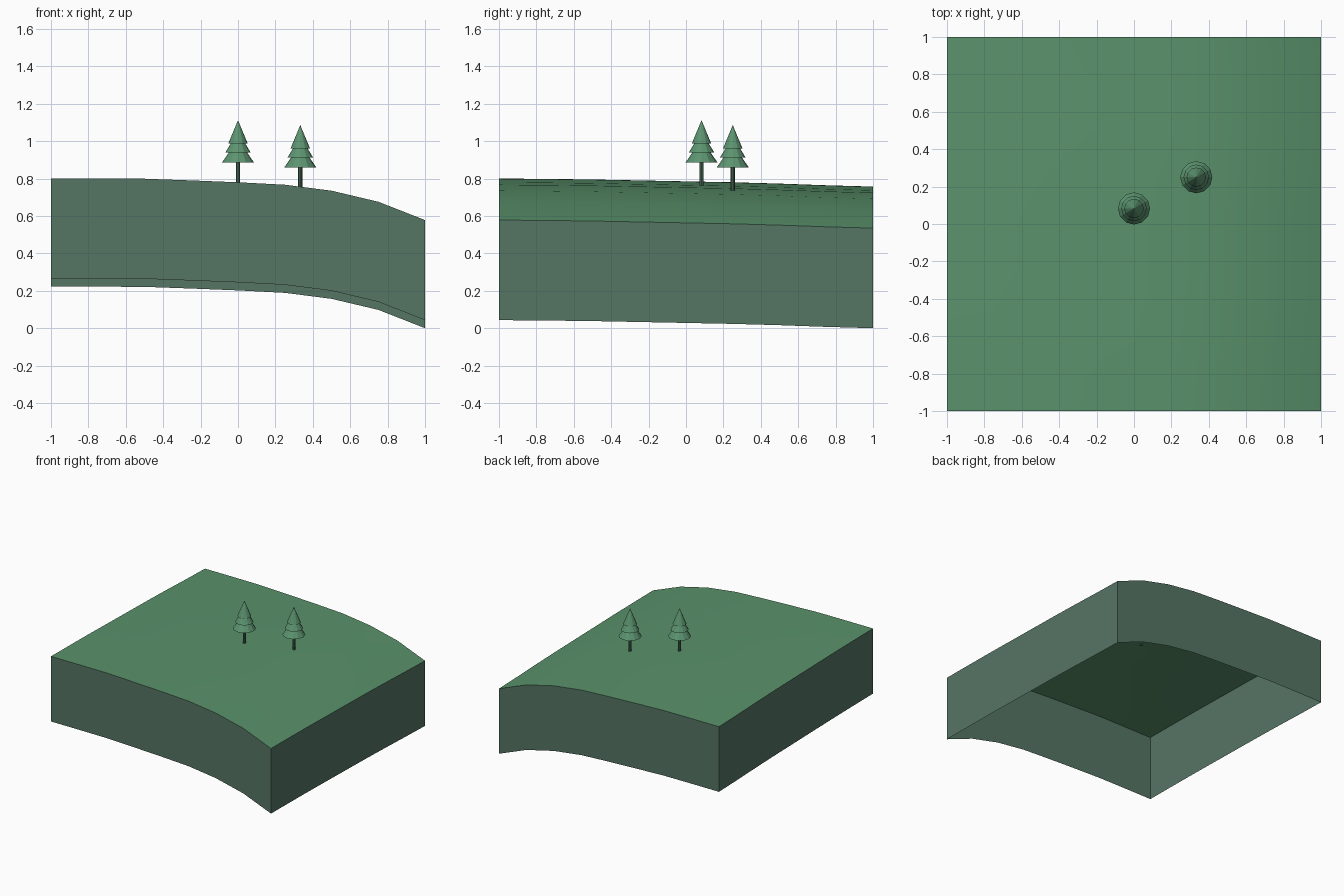
import bpy, bmesh, math

cube = bpy.data.objects.get("Cube")
if cube:
    bpy.data.objects.remove(cube, do_unlink=True)


def material(name, srgb):
    lin = [((c / 255 + 0.055) / 1.055) ** 2.4 for c in srgb] + [1]
    m = bpy.data.materials.new(name)
    m.use_nodes = True
    m.diffuse_color = lin
    m.node_tree.nodes["Principled BSDF"].inputs["Base Color"].default_value = lin
    return m


grass = material("grass green", (90, 146, 107))
earth = material("earth grey green", (85, 117, 100))
needles = material("needle green", (92, 148, 112))
bark = material("bark green", (78, 114, 94))

# Hillside height = profile across x plus a gentle fall towards the back
ACROSS = [0.80, 0.80, 0.799, 0.79, 0.78, 0.767, 0.735, 0.676, 0.578]
BACK = [0, -0.002, -0.005, -0.01, -0.015, -0.02, -0.027, -0.036, -0.043]
N = len(ACROSS)
SKIRT = 0.535


def finish(name, bm, mats):
    mesh = bpy.data.meshes.new(name)
    bm.to_mesh(mesh)
    bm.free()
    for m in mats:
        mesh.materials.append(m)
    ob = bpy.data.objects.new(name, mesh)
    bpy.context.collection.objects.link(ob)
    return ob


# Ground surface
bm = bmesh.new()
bmesh.ops.create_grid(bm, x_segments=N - 1, y_segments=N - 1, size=1)
for v in bm.verts:
    i = round((v.co.x + 1) / 2 * (N - 1))
    j = round((v.co.y + 1) / 2 * (N - 1))
    v.co.z = ACROSS[i] + BACK[j]
for f in bm.faces:
    f.smooth = True
rim = [e for e in bm.edges if e.is_boundary]

# Open-bottomed skirt walls dropped from the rim
out = bmesh.ops.extrude_edge_only(bm, edges=rim)["geom"]
for item in out:
    if isinstance(item, bmesh.types.BMVert):
        item.co.z -= SKIRT
    elif isinstance(item, bmesh.types.BMFace):
        item.material_index = 1
        item.smooth = False
for e in rim:
    e.smooth = False
bmesh.ops.recalc_face_normals(bm, faces=bm.faces)
bm.normal_update()
if sum(f.normal.z for f in bm.faces) < 0:
    bmesh.ops.reverse_faces(bm, faces=bm.faces)
finish("hillside", bm, [grass, earth])


def frustum(bm, x, y, z0, z1, r0, r1, sides, mat):
    made = bmesh.ops.create_cone(bm, cap_ends=True, segments=sides, radius1=r0,
                                 radius2=r1, depth=z1 - z0)["verts"]
    bmesh.ops.translate(bm, verts=made, vec=(x, y, (z0 + z1) / 2))
    for f in {f for v in made for f in v.link_faces}:
        f.material_index = mat


# Trees: trunk and three stacked foliage tiers, heights measured from the base
TIERS = [(0.133, 0.20, 0.086, 0.040), (0.187, 0.25, 0.068, 0.030),
         (0.235, 0.36, 0.052, 0)]


def tree(name, x, y, base):
    bm = bmesh.new()
    frustum(bm, x, y, base, base + 0.14, 0.011, 0.011, 8, 1)
    for z0, z1, r0, r1 in TIERS:
        frustum(bm, x, y, base + z0, base + z1, r0, r1, 12, 0)
    finish(name, bm, [needles, bark])


tree("centre_tree", 0, 0.083, 0.752)
tree("left_tree", 0.333, 0.25, 0.726)
